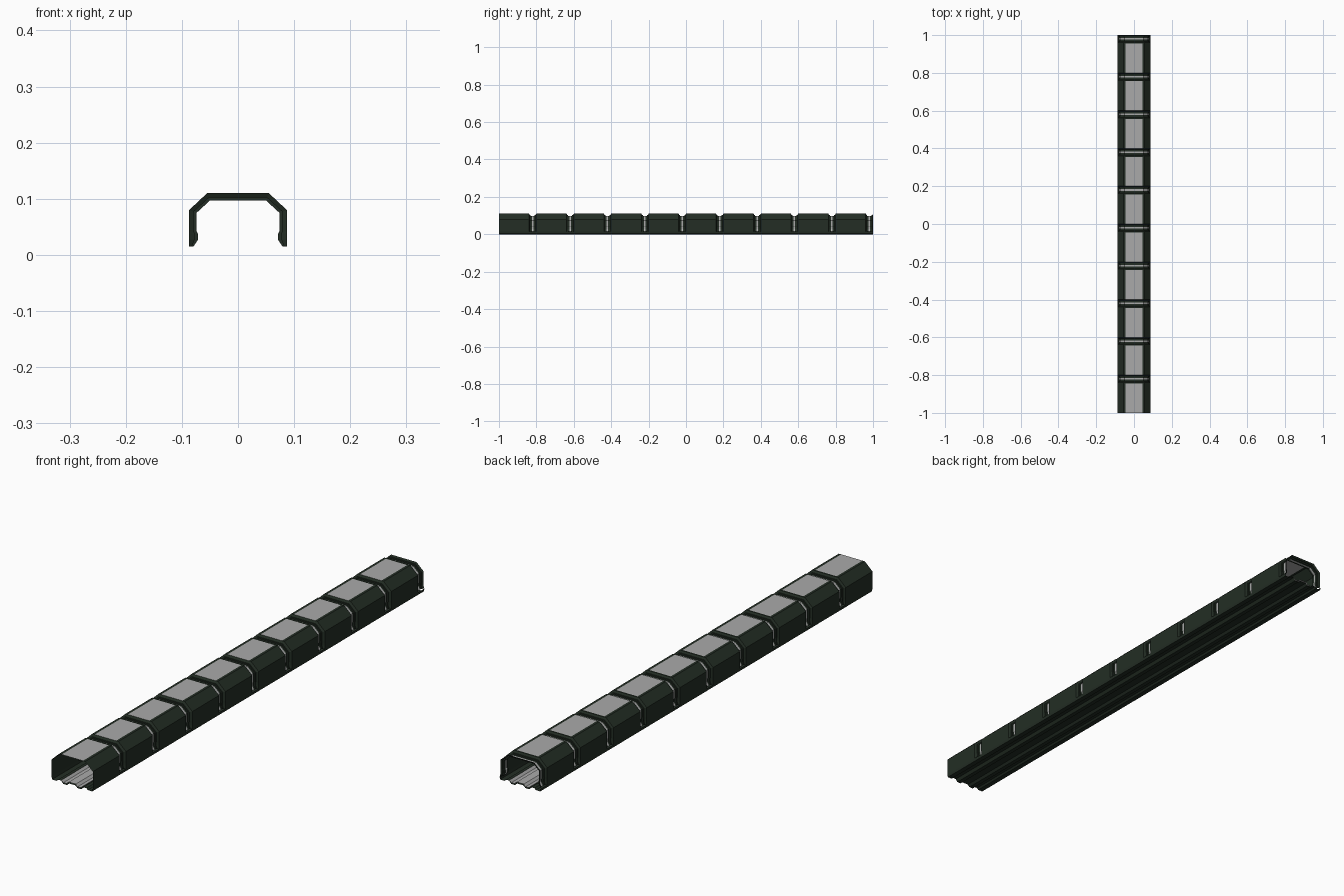
import bpy

if "Cube" in bpy.data.objects:
    bpy.data.objects.remove(bpy.data.objects["Cube"])


def material(name, rgb):
    m = bpy.data.materials.new(name)
    m.diffuse_color = (*rgb, 1)
    m.use_nodes = True
    m.node_tree.nodes["Principled BSDF"].inputs["Base Color"].default_value = m.diffuse_color
    return m


DARK = material("dark green", (0.017, 0.027, 0.018))
GREY = material("light grey", (0.40, 0.40, 0.40))


def mirrored(half):
    """Right half of a profile, outer end first, joined to its mirror image."""
    return half + [(-x, z) for x, z in reversed(half)]


def loft(name, sections, rule):
    """Sheet through (y, profile) sections; rule(y_mid, column) gives the material slot."""
    n = len(sections[0][1])
    verts = [(x, y, z) for y, prof in sections for x, z in prof]
    faces, slots = [], []
    for r in range(len(sections) - 1):
        y_mid = (sections[r][0] + sections[r + 1][0]) / 2
        for c in range(n - 1):
            a = r * n + c
            faces.append((a, a + 1, a + n + 1, a + n))
            slots.append(rule(y_mid, c))
    mesh = bpy.data.meshes.new(name)
    mesh.from_pydata(verts, [], faces)
    mesh.materials.append(DARK)
    mesh.materials.append(GREY)
    mesh.polygons.foreach_set("material_index", slots)
    mesh.update()
    obj = bpy.data.objects.new(name, mesh)
    bpy.context.collection.objects.link(obj)
    return obj


def arch(d):
    """Tunnel arch outline, moved inwards by d."""
    return mirrored([
        (0.087 - 0.6 * d, 0.015), (0.087 - 1.2 * d, 0.027),
        (0.087 - 1.2 * d, 0.038), (0.087 - d, 0.042),
        (0.087 - d, 0.08 - 0.4 * d), (0.055 - 0.4 * d, 0.11 - d),
        (0.045, 0.11 - d)])


# Lengthwise outline of one module: (y, inset), a panel followed by a stepped groove
MODULE = 0.2
STEPS = [(0, 0), (0.156, 0), (0.161, 0), (0.165, 0.008), (0.169, 0.008),
         (0.169, 0.013), (0.176, 0.013), (0.184, 0.013), (0.191, 0.013),
         (0.191, 0.008), (0.195, 0.008)]

sections = [(-1 + MODULE * k + y, arch(d)) for k in range(10) for y, d in STEPS]
sections.append((1.0, arch(0.003)))


def shell_colour(y, col):
    t = (y + 1) % MODULE
    window = t < 0.156 and col == 6          # roof light in each panel
    stripe = 0.176 < t < 0.184               # light line in each groove
    return int(window or stripe)


loft("tunnel_shell", sections, shell_colour)

# Ridged underside, a thin open sheet
belly = mirrored([(0.087, 0.015), (0.085, 0.004), (0.066, 0.004), (0.060, 0.010),
                  (0.046, 0.010), (0.038, 0.0), (0.022, 0.0), (0.014, 0.008)])
loft("belly_sheet", [(-1, belly), (1, belly)], lambda y, c: 0)

# Grey corrugated walkway inside
walkway = mirrored([(0.045, 0.013), (0.037, 0.005), (0.023, 0.005), (0.015, 0.013)])
loft("walkway", [(-1, walkway), (1, walkway)], lambda y, c: 1)
